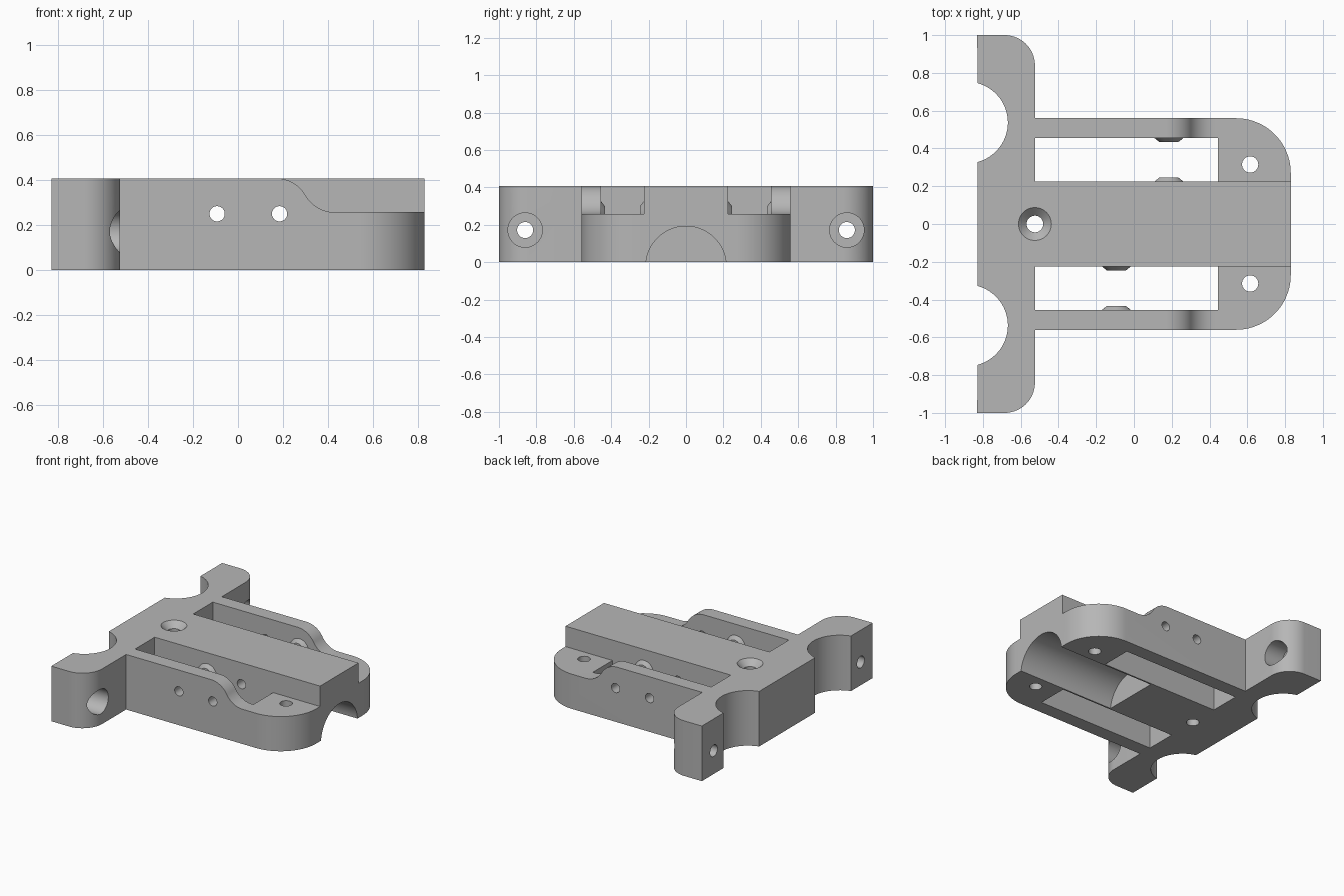
import bpy, bmesh, math
from mathutils import Vector, Matrix

if "Cube" in bpy.data.objects:
    bpy.data.objects.remove(bpy.data.objects["Cube"])

H = 0.408          # full height
STEP = 0.257       # height of the lowered shoulders
RAIL = 0.225       # half width of the centre rail

grey = bpy.data.materials.new("grey")
grey.diffuse_color = (0.47, 0.47, 0.47, 1)
grey.use_nodes = True
grey.node_tree.nodes["Principled BSDF"].inputs["Base Color"].default_value = grey.diffuse_color


def make(name, bm):
    bmesh.ops.recalc_face_normals(bm, faces=bm.faces)
    me = bpy.data.meshes.new(name)
    bm.to_mesh(me)
    bm.free()
    me.materials.append(grey)
    ob = bpy.data.objects.new(name, me)
    bpy.context.collection.objects.link(ob)
    return ob


def prism(name, pts, direction):
    """Extrude a closed planar outline along a direction."""
    bm = bmesh.new()
    face = bm.faces.new([bm.verts.new(p) for p in pts])
    new = bmesh.ops.extrude_face_region(bm, geom=[face])["geom"]
    verts = [g for g in new if isinstance(g, bmesh.types.BMVert)]
    bmesh.ops.translate(bm, verts=verts, vec=direction)
    return make(name, bm)


def cone(name, start, end, r1, r2, n=48):
    """Round solid between two points."""
    a, b = Vector(start), Vector(end)
    bm = bmesh.new()
    rot = (b - a).to_track_quat('Z', 'Y').to_matrix().to_4x4()
    bmesh.ops.create_cone(bm, cap_ends=True, segments=n, radius1=r1, radius2=r2,
                          depth=(b - a).length,
                          matrix=Matrix.Translation((a + b) / 2) @ rot)
    return make(name, bm)


def arc(cx, cy, r, a0, a1, n=20):
    return [(cx + r * math.cos(math.radians(a0 + (a1 - a0) * i / n)),
             cy + r * math.sin(math.radians(a0 + (a1 - a0) * i / n))) for i in range(n + 1)]


def box(name, x0, x1, y0, y1, z0, z1):
    return prism(name, [(x0, y0, z0), (x1, y0, z0), (x1, y1, z0), (x0, y1, z0)], (0, 0, z1 - z0))


# Bracket plan: cross bar with round bites, and a rounded tongue
bite = math.degrees(math.asin(0.209 / 0.216))
half = [(0.83, 0.27)] + arc(0.54, 0.27, 0.29, 0, 90)[1:]
half += [(-0.525, 0.56)] + arc(-0.685, 0.84, 0.16, 0, 90) + [(-0.83, 1.0)]
half += arc(-0.884, 0.537, 0.216, bite, -bite, 32)
half = [(max(x, -0.83), y) for x, y in half]
plan = half + [(x, -y) for x, y in reversed(half)]
bracket = prism("bracket", [(x, y, 0) for x, y in plan], (0, 0, H))


def combine(tool, operation='DIFFERENCE'):
    mod = bracket.modifiers.new("bool", 'BOOLEAN')
    mod.operation, mod.solver, mod.object = operation, 'EXACT', tool
    bpy.context.view_layer.objects.active = bracket
    bpy.ops.object.modifier_apply(modifier=mod.name)
    bpy.data.objects.remove(tool)


# Long pockets either side of the rail
for s in (-1, 1):
    y0, y1 = sorted((s * RAIL, s * 0.455))
    combine(box("pocket", -0.525, 0.445, y0, y1, -0.1, 0.6))

# Small tapered bosses on the pocket walls
PIN_Z = 0.25
for x, s in ((0.185, 1), (-0.093, -1)):
    for wall, d in ((RAIL, 1), (0.455, -1)):
        combine(cone("boss", (x, s * (wall - d * 0.012), PIN_Z),
                     (x, s * (wall + d * 0.021), PIN_Z), 0.092, 0.05), 'UNION')

# Lowered shoulders with an S-shaped ramp
rise = (H - STEP) / 2
r = (0.13 ** 2 + rise ** 2) / (2 * rise)
ang = math.degrees(math.asin(0.13 / r))
ramp = arc(0.17, H - r, r, 90, 90 - ang, 14)
ramp += arc(0.43, STEP + r, r, 270 - ang, 270, 14)[1:]
ramp += [(1.0, STEP), (1.0, 0.6), (0.17, 0.6)]
for s in (-1, 1):
    combine(prism("shoulder_cut", [(x, s * RAIL, z) for x, z in ramp], (0, s * 0.5, 0)))

# Round channel under the front of the rail
combine(cone("channel", (0.03, 0, -0.0225), (1.0, 0, -0.0225), 0.215, 0.215, 96))

# Cross pin holes, through the whole width
for x in (-0.093, 0.185):
    combine(cone("pin_hole", (x, -0.8, PIN_Z), (x, 0.8, PIN_Z), 0.034, 0.034, 32))

# Vertical screw holes and the countersunk centre hole
for y in (-0.315, 0.315):
    combine(cone("screw_hole", (0.615, y, -0.1), (0.615, y, 0.6), 0.043, 0.043, 32))
combine(cone("centre_hole", (-0.525, 0, -0.1), (-0.525, 0, 0.6), 0.044, 0.044))
combine(cone("countersink", (-0.525, 0, H - 0.045), (-0.525, 0, H + 0.045), 0.042, 0.132))

# Counterbored bolt holes through the bar ends
for y in (-0.86, 0.86):
    combine(cone("bolt_hole", (-1, y, 0.172), (-0.4, y, 0.172), 0.043, 0.043, 32))
    combine(cone("counterbore", (-0.675, y, 0.172), (-0.4, y, 0.172), 0.092, 0.092))

bpy.ops.object.select_all(action='DESELECT')
bracket.select_set(True)
bpy.context.view_layer.objects.active = bracket
bpy.ops.object.shade_smooth_by_angle(angle=math.radians(25))
